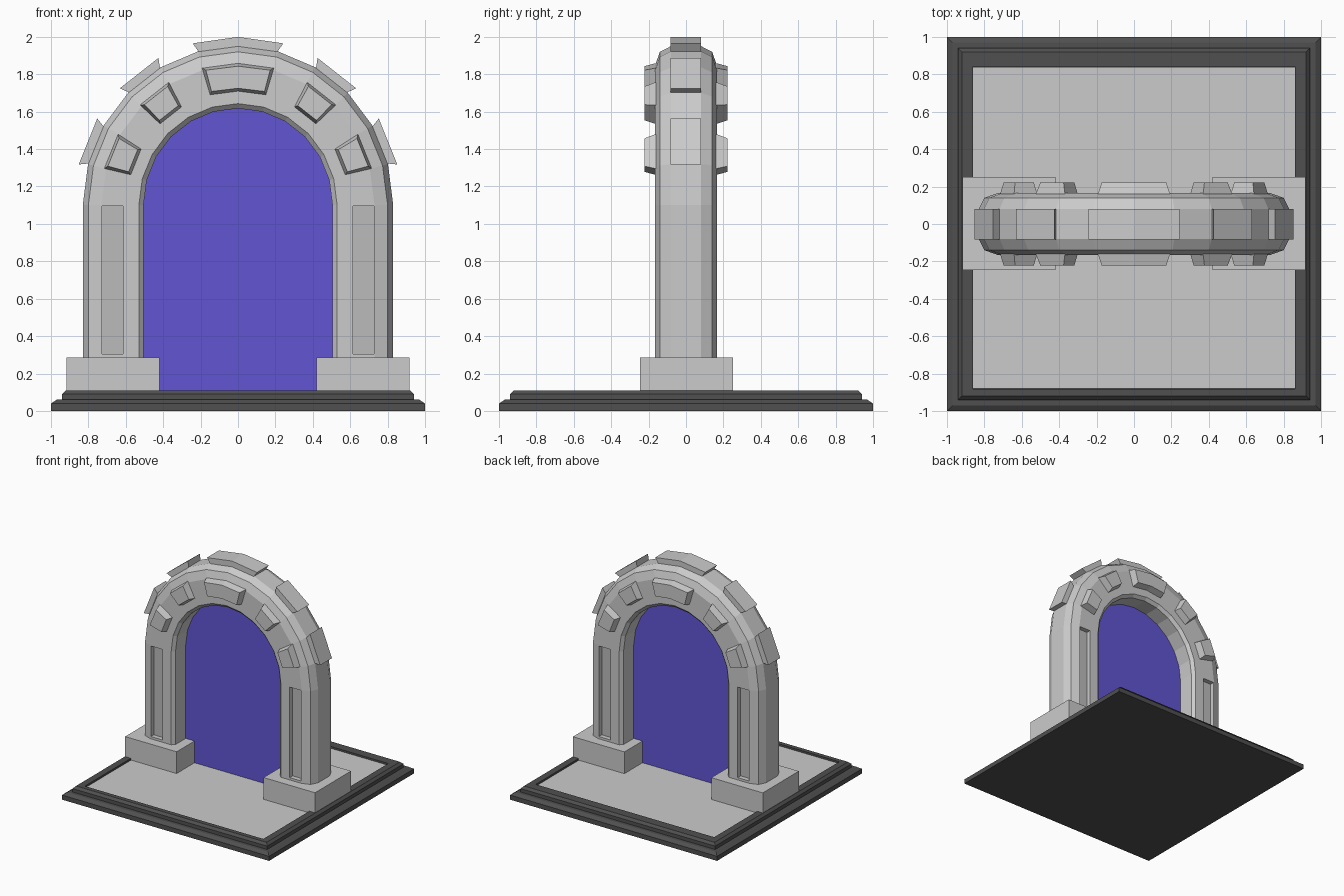
import bpy, bmesh
from math import sin, cos, radians

if "Cube" in bpy.data.objects:
    bpy.data.objects.remove(bpy.data.objects["Cube"])

SPRING, STRETCH = 1.1, 1.025   # arch spring height and slight vertical stretch


def material(name, rgb):
    m = bpy.data.materials.new(name)
    m.diffuse_color = (*rgb, 1)
    m.use_nodes = True
    m.node_tree.nodes["Principled BSDF"].inputs["Base Color"].default_value = m.diffuse_color
    return m


dark = material("dark_stone", (0.08, 0.08, 0.08))
light = material("light_stone", (0.5, 0.5, 0.5))
glow = material("portal_blue", (0.12, 0.09, 0.65))


def polar(r, deg, y):
    a = radians(deg)
    return (r * cos(a), y, SPRING + STRETCH * r * sin(a))


def loft(name, loops, caps=(True, True), closed=False, mat=None):
    """Bridge equal-length closed loops into one mesh."""
    bm = bmesh.new()
    rings = [[bm.verts.new(p) for p in loop] for loop in loops]
    n = len(rings[0])
    for a, b in zip(rings, rings[1:]):
        for i in range(n):
            bm.faces.new((a[i], a[(i + 1) % n], b[(i + 1) % n], b[i]))
    if caps[0]:
        bm.faces.new(rings[0][::-1])
    if caps[1]:
        bm.faces.new(rings[-1])
    bmesh.ops.recalc_face_normals(bm, faces=bm.faces)
    me = bpy.data.meshes.new(name)
    bm.to_mesh(me)
    bm.free()
    ob = bpy.data.objects.new(name, me)
    bpy.context.collection.objects.link(ob)
    if mat:
        me.materials.append(mat)
    return ob


def box(name, x0, x1, y0, y1, z0, z1, mat=None):
    return loft(name, [[(x0, y0, z), (x1, y0, z), (x1, y1, z), (x0, y1, z)]
                       for z in (z0, z1)], mat=mat)


def square(h, z, dy=0):
    return [(-h, dy - h, z), (h, dy - h, z), (h, dy + h, z), (-h, dy + h, z)]


# Stepped base frame with a shallow tray, and the floor slab inside it
steps = [(1, 0), (1, .04), (.97, .06), (.94, .06), (.94, .09), (.92, .11)]
loft("base_frame", [square(h, z) for h, z in steps]
     + [square(.862, .11, -.02), square(.862, .085, -.02)], mat=dark)
box("floor_slab", -.86, .86, -.88, .84, .07, .095)

# Arch: chamfered section (radius, y) swept up one leg, over and down the other
half = [(.505, .14), (.53, .165), (.73, .165), (.80, .14), (.83, .08)]
section = half + [(r, -y) for r, y in reversed(half)]
loops = [[(r, y, .2) for r, y in section]]
loops += [[polar(r, a, y) for r, y in section] for a in range(0, 181, 15)]
loops += [[(-r, y, .2) for r, y in section]]
arch = loft("arch", loops)

for sx in (-1, 1):
    side = "left" if sx < 0 else "right"
    # Plinth under each leg
    x0, x1 = sorted((sx * .42, sx * .917))
    box("plinth_" + side, x0, x1, -.247, .25, .08, .285)
    # Recessed light panels, front and back of each leg
    x0, x1 = sorted((sx * .615, sx * .726))
    for sy in (-1, 1):
        tag = side + ("_front" if sy < 0 else "_back")
        y0, y1 = sorted((sy * .12, sy * .2))
        cutter = box("recess_cutter_" + tag, x0, x1, y0, y1, .305, 1.095)
        cutter.hide_render = True
        cutter.hide_viewport = True
        cutter.display_type = 'WIRE'
        mod = arch.modifiers.new("recess", 'BOOLEAN')
        mod.operation, mod.object, mod.solver = 'DIFFERENCE', cutter, 'EXACT'
        y0, y1 = sorted((sy * .11, sy * .125))
        box("leg_panel_" + tag, x0, x1, y0, y1, .305, 1.095, mat=light)


def arc_block(r0, r1, angles, y, d_low=0, d_high=0):
    """Outline of an arch stone; d_low/d_high widen its inner/outer ends."""
    def widen(d):
        return [angles[0] - d] + list(angles[1:-1]) + [angles[-1] + d]
    return ([polar(r0, a, y) for a in widen(d_low)]
            + [polar(r1, a, y) for a in reversed(widen(d_high))])


# Raised stones: five around the rim, five on each face
spans = [(15, 30), (45, 60), (75, 90, 105), (120, 135), (150, 165)]
for i, span in enumerate(spans):
    loft(f"rim_stone_{i}", [arc_block(.80, .878, span, y, -1, 1)
                            for y in (-.083, .08)])
    for sy in (-1, 1):
        loft(f"face_stone_{i}_" + ("front" if sy < 0 else "back"),
             [arc_block(.595, .74, span, sy * .15, -.5, 0),
              arc_block(.595, .74, span, sy * .165, -.5, 0),
              arc_block(.61, .725, span, sy * .223, -1.6, -1.3)])

# Portal sheet filling the opening
outline = [(.52, 0, .09)] + [polar(.52, a, 0) for a in range(0, 181, 15)] + [(-.52, 0, .09)]
loft("portal_sheet", [outline], caps=(False, True), mat=glow)
